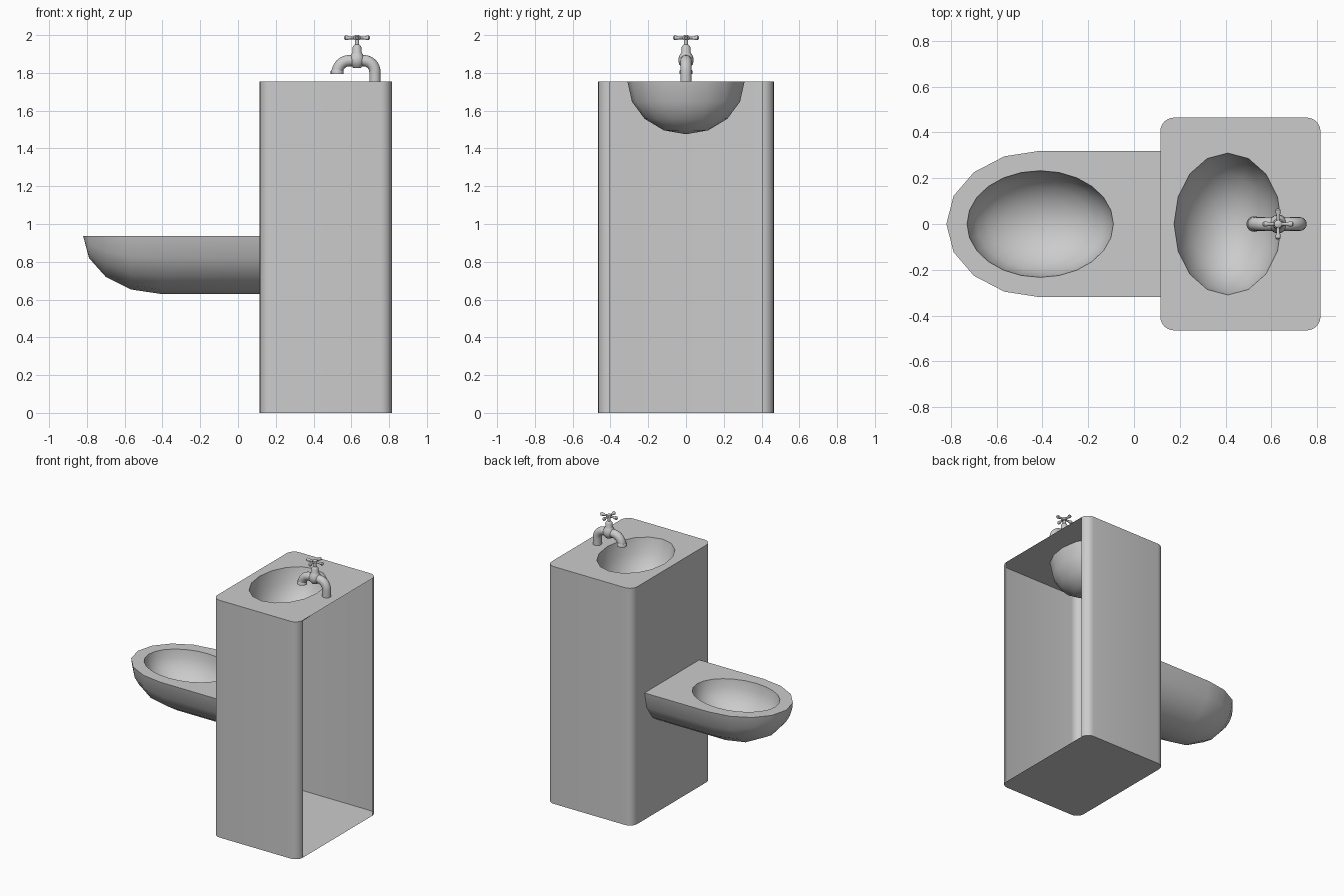
import bpy, bmesh, math
from math import sin, cos, pi, radians
from mathutils import Vector, Matrix

cube = bpy.data.objects.get("Cube")
if cube:
    bpy.data.objects.remove(cube, do_unlink=True)

grey = bpy.data.materials.new("grey")
grey.use_nodes = True
GREY = (0.6, 0.6, 0.6, 1)
grey.diffuse_color = GREY
grey.node_tree.nodes["Principled BSDF"].inputs["Base Color"].default_value = GREY


def finish(name, bm, angle=40):
    """Turn a bmesh into a named, shaded object."""
    me = bpy.data.meshes.new(name)
    bm.to_mesh(me)
    bm.free()
    me.materials.append(grey)
    ob = bpy.data.objects.new(name, me)
    bpy.context.collection.objects.link(ob)
    bpy.ops.object.select_all(action='DESELECT')
    ob.select_set(True)
    bpy.context.view_layer.objects.active = ob
    bpy.ops.object.shade_smooth_by_angle(angle=radians(angle))
    return ob


def loft(bm, rings, closed=True):
    """Skin a list of equal-length point rings; returns the vertex rings."""
    vs = [[bm.verts.new(p) for p in r] for r in rings]
    n = len(vs[0])
    for a, b in zip(vs, vs[1:]):
        for i in range(n if closed else n - 1):
            j = (i + 1) % n
            bm.faces.new((a[i], a[j], b[j], b[i]))
    return vs


def basin(name, outline, z, centre_x, radii, segs):
    """Flat deck with a half-ellipsoid bowl sunk into it."""
    bm = bmesh.new()
    bmesh.ops.create_uvsphere(bm, u_segments=segs, v_segments=segs // 2, radius=1)
    bmesh.ops.delete(bm, geom=[v for v in bm.verts if v.co.z > 0.01], context='VERTS')
    for v in bm.verts:
        v.co = (centre_x + v.co.x * radii[0], v.co.y * radii[1], z + v.co.z * radii[2])
    bmesh.ops.reverse_faces(bm, faces=bm.faces[:])
    rim = [e for e in bm.edges if e.is_boundary]
    pts = [bm.verts.new((x, y, z)) for x, y in outline]
    rim += [bm.edges.new((a, b)) for a, b in zip(pts, pts[1:] + pts[:1])]
    bmesh.ops.triangle_fill(bm, edges=rim, use_beauty=True, normal=(0, 0, 1))
    for f in bm.faces:
        if f.normal.z < 0:
            f.normal_flip()
    return finish(name, bm)


# Cabinet: rounded plan, walls on three sides, open on the +x side
X0, X1, HALF, RAD, TOP = 0.115, 0.815, 0.465, 0.06, 1.755
plan = []
for k, (cx, cy) in enumerate([(X1 - RAD, HALF - RAD), (X0 + RAD, HALF - RAD),
                              (X0 + RAD, RAD - HALF), (X1 - RAD, RAD - HALF)]):
    for i in range(7):
        a = (k + i / 6) * pi / 2
        plan.append((cx + RAD * cos(a), cy + RAD * sin(a)))

bm = bmesh.new()
walls = loft(bm, [[(x, y, z) for x, y in plan] for z in (0, TOP)], closed=False)
bm.faces.new(reversed(walls[0]))
finish("cabinet_body", bm)
basin("sink_top", plan, TOP, 0.41, (0.235, 0.31, 0.28), 16)

# Toilet: deck with bowl, and a rounded hull running into the cabinet
NOSE, LONG, WIDE, DEEP, RIM = -0.41, 0.41, 0.32, 0.307, 0.937
deck = [(X0, WIDE)] + [(NOSE - LONG * sin(i * pi / 8), WIDE * cos(i * pi / 8))
                       for i in range(9)] + [(X0, -WIDE)]
basin("toilet_seat_bowl", deck, RIM, NOSE, (0.32, 0.233, 0.23), 24)

stations = [(X0, 1)] + [(NOSE - LONG * sin(t), cos(t))
                        for t in (i * pi / 8 for i in range(5))]
bm = bmesh.new()
loft(bm, [[(x, -s * WIDE * cos(i * pi / 8), RIM - s * DEEP * sin(i * pi / 8))
           for i in range(9)] for x, s in stations], closed=False)
bmesh.ops.remove_doubles(bm, verts=bm.verts[:], dist=0.001)
bmesh.ops.recalc_face_normals(bm, faces=bm.faces[:])
if sum(f.normal.z for f in bm.faces) > 0:
    bmesh.ops.reverse_faces(bm, faces=bm.faces[:])
finish("toilet_hull", bm)


def lathe(name, profile, place, segs=16):
    """Revolve (radius, height) pairs about z, cap the ends, then place."""
    bm = bmesh.new()
    vs = loft(bm, [[(r * cos(i * 2 * pi / segs), r * sin(i * 2 * pi / segs), h)
                    for i in range(segs)] for r, h in profile])
    bm.faces.new(reversed(vs[0]))
    bm.faces.new(vs[-1])
    bm.transform(place)
    return finish(name, bm)


# Tap pipe: swept tube rising from the deck, over, and down to the spout
TAP_X, PIPE_Z, PIPE_R = 0.63, 1.865, 0.03
path = [(0.725, TOP)]
path += [(0.665 + 0.06 * cos(a), 1.805 + 0.06 * sin(a))
         for a in (i * pi / 12 for i in range(7))]
path += [(0.59 + 0.065 * cos(a), 1.8 + 0.065 * sin(a))
         for a in (pi / 2 + i * pi / 12 for i in range(7))]
rings = []
for k, (x, z) in enumerate(path):
    a, b = path[max(k - 1, 0)], path[min(k + 1, len(path) - 1)]
    t = Vector((b[0] - a[0], 0, b[1] - a[1])).normalized()
    side = Vector((t.z, 0, -t.x))
    rings.append([Vector((x, 0, z)) + PIPE_R * (side * cos(u) + Vector((0, sin(u), 0)))
                  for u in (i * pi / 8 for i in range(16))])
bm = bmesh.new()
ends = loft(bm, rings)
bm.faces.new(ends[-1])
bmesh.ops.recalc_face_normals(bm, faces=bm.faces[:])
finish("tap_pipe", bm)
lathe("spout_lip", [(0.03, 0.022), (0.034, 0.016), (0.034, 0), (0.024, 0)][::-1],
      Matrix.Translation((0.525, 0, 1.795)))

# Valve body, collar and stem
lathe("tap_valve", [(0.02, -0.038), (0.036, -0.02), (0.041, 0), (0.038, 0.02), (0.03, 0.035),
                    (0.024, 0.045), (0.024, 0.07), (0.018, 0.08), (0.011, 0.085),
                    (0.011, 0.108), (0.017, 0.11), (0.019, 0.12), (0.017, 0.13),
                    (0.008, 0.135)],
      Matrix.Translation((TAP_X, 0, PIPE_Z)))

# Cross handle: four flared arms
for k, side in enumerate(("left", "back", "right", "front")):
    lathe("handle_arm_" + side,
          [(0.007, 0), (0.007, 0.035), (0.012, 0.052), (0.012, 0.062), (0.006, 0.068)],
          Matrix.Translation((TAP_X, 0, 1.985)) @ Matrix.Rotation(k * pi / 2, 4, 'Z')
          @ Matrix.Rotation(pi / 2, 4, 'Y'), segs=10)
